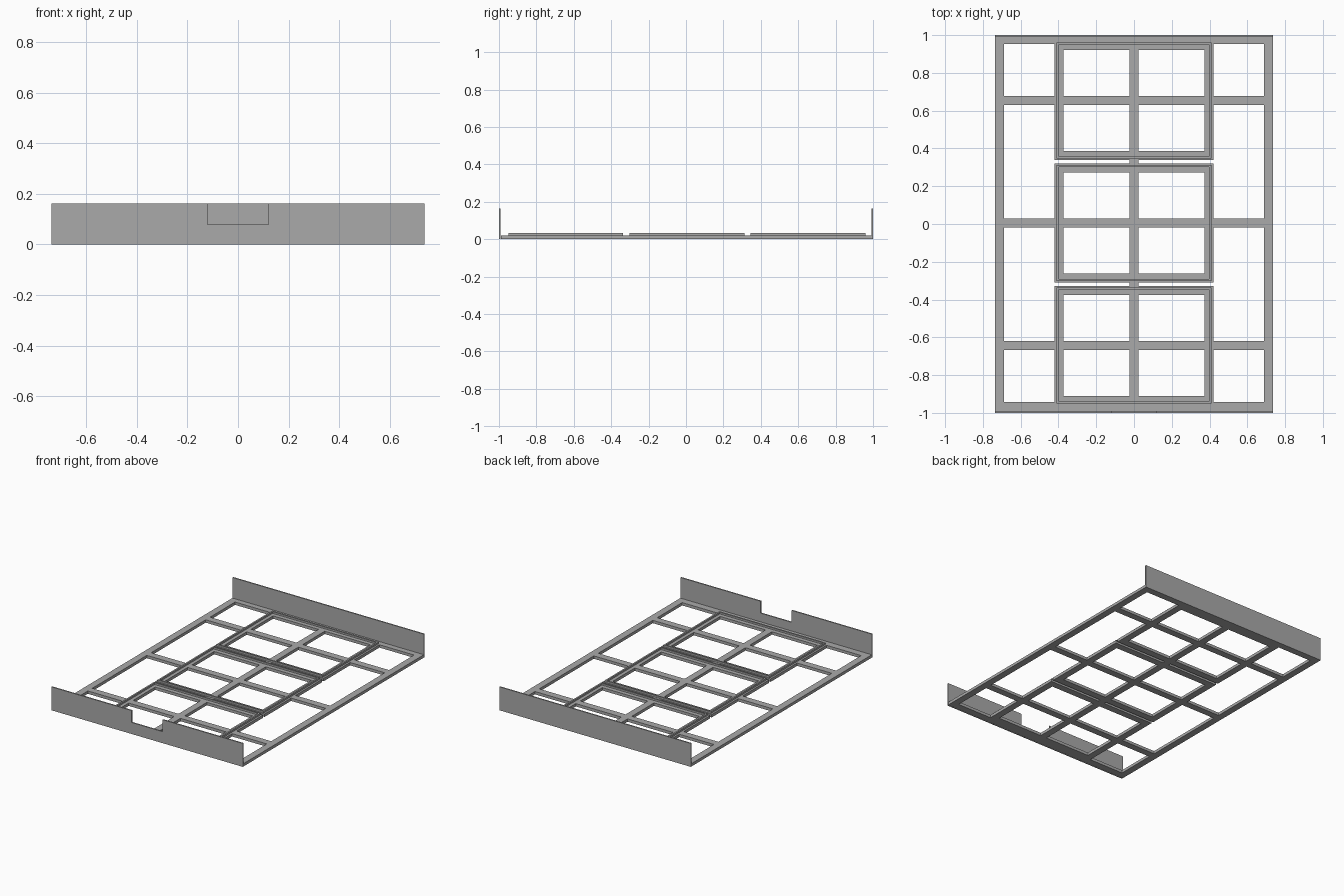
import bpy
import bmesh

cube = bpy.data.objects.get("Cube")
if cube:
    bpy.data.objects.remove(cube, do_unlink=True)

steel = bpy.data.materials.new("steel grey")
steel.use_nodes = True
GREY = (0.4, 0.4, 0.4, 1)
steel.diffuse_color = GREY
steel.node_tree.nodes["Principled BSDF"].inputs["Base Color"].default_value = GREY


def prism(name, outline, depth, axis):
    """Extrude a closed 3D outline along a vector."""
    bm = bmesh.new()
    face = bm.faces.new([bm.verts.new(p) for p in outline])
    ext = bmesh.ops.extrude_face_region(bm, geom=[face])
    moved = [v for v in ext["geom"] if isinstance(v, bmesh.types.BMVert)]
    bmesh.ops.translate(bm, verts=moved, vec=[depth * a for a in axis])
    bmesh.ops.recalc_face_normals(bm, faces=bm.faces)
    mesh = bpy.data.meshes.new(name)
    bm.to_mesh(mesh)
    bm.free()
    mesh.materials.append(steel)
    obj = bpy.data.objects.new(name, mesh)
    bpy.context.collection.objects.link(obj)
    return obj


def bar(name, x0, x1, y0, y1, z0, z1):
    outline = [(x0, y0, z0), (x1, y0, z0), (x1, y1, z0), (x0, y1, z0)]
    return prism(name, outline, z1 - z0, (0, 0, 1))


def ring(name, cy, hx, hy, width, z0, z1):
    """Rectangular frame centred on x = 0, given its outer half sizes."""
    for side, s in (("left", 1), ("right", -1)):
        xs = sorted((s * hx, s * (hx - width)))
        bar(f"{name}_{side}", *xs, cy - hy, cy + hy, z0, z1)
    for end, s in (("back", 1), ("front", -1)):
        ys = sorted((cy + s * hy, cy + s * (hy - width)))
        bar(f"{name}_{end}", width - hx, hx - width, *ys, z0, z1)


W = 0.048            # tube width
H = 0.02             # tube height
TOP = 0.163          # end plate height
HALF = 0.737         # half width of the whole frame
MID = 0.005          # frame centre along y
LEN = 0.995          # half length of the tube frame
PITCH = 0.648        # spacing of the trays
TX, TY = 0.422, 0.315

# Outer tube frame
ring("outer_frame", MID, HALF, LEN, W, 0, H)

# Three trays, each with a tube ring, a raised lip and its cross bar
for label, i in (("front", -1), ("middle", 0), ("back", 1)):
    cy = MID + i * PITCH
    ring(f"{label}_tray", cy, TX, TY, W, 0, H)
    ring(f"{label}_tray_lip", cy, TX - 0.013, TY - 0.008, 0.011, H, 0.032)
    ya, yb = cy - W / 2, cy + W / 2
    bar(f"{label}_tray_cross_bar", W - TX, TX - W, ya, yb, 0, H)
    bar(f"{label}_left_outrigger", TX, HALF - W, ya, yb, 0, H)
    bar(f"{label}_right_outrigger", W - HALF, -TX, ya, yb, 0, H)
    # Spine halves on either side of the cross bar
    inner = TY - W
    bar(f"{label}_spine_front", -W / 2, W / 2, cy - inner, ya, 0, H)
    bar(f"{label}_spine_back", -W / 2, W / 2, yb, cy + inner, 0, H)

# Short spine links joining neighbouring trays
for label, s in (("front", -1), ("back", 1)):
    ys = sorted((MID + s * TY, MID + s * (PITCH - TY)))
    bar(f"{label}_spine_link", -W / 2, W / 2, *ys, 0, H)

# Upright end plates, the front one notched
NX, NZ = 0.12, 0.08
notched = [(-HALF, 0), (HALF, 0), (HALF, TOP), (NX, TOP),
           (NX, NZ), (-NX, NZ), (-NX, TOP), (-HALF, TOP)]
plain = [(-HALF, 0), (HALF, 0), (HALF, TOP), (-HALF, TOP)]
prism("front_plate", [(x, -1, z) for x, z in notched], 0.009, (0, 1, 0))
prism("back_plate", [(x, 1, z) for x, z in plain], 0.009, (0, -1, 0))
